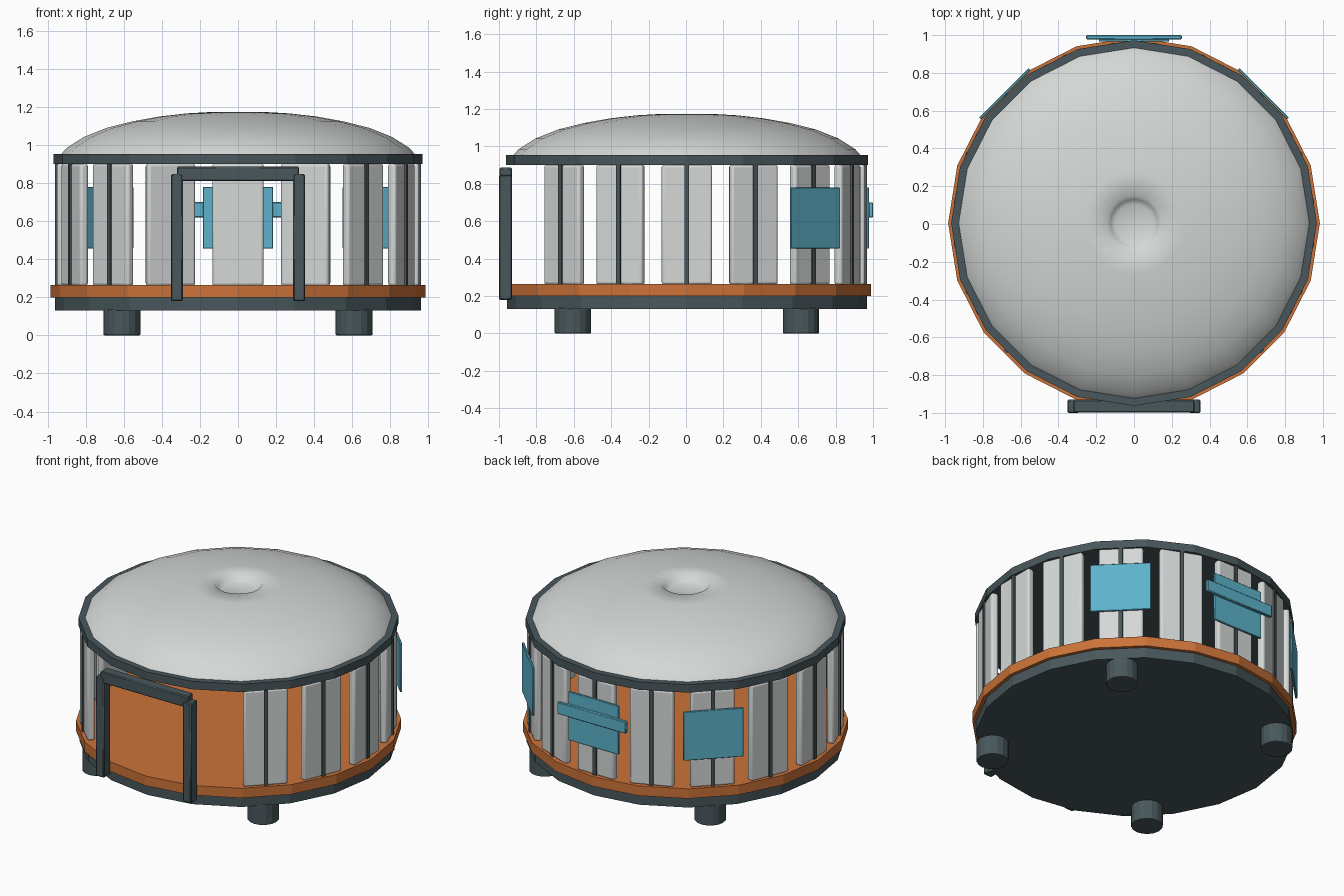
import bpy, bmesh, math
from mathutils import Matrix, Vector

old = bpy.data.objects.get("Cube")
if old:
    bpy.data.objects.remove(old, do_unlink=True)

CY = 0.005   # centre of the round house in y


def material(name, rgb):
    m = bpy.data.materials.new(name)
    m.use_nodes = True
    m.diffuse_color = (*rgb, 1)
    m.node_tree.nodes["Principled BSDF"].inputs["Base Color"].default_value = (*rgb, 1)
    return m


GREY = material("light grey", (0.66, 0.69, 0.67))
DARK = material("dark slate", (0.065, 0.095, 0.105))
ORANGE = material("burnt orange", (0.60, 0.17, 0.04))
BLUE = material("sky blue", (0.11, 0.45, 0.60))


def finish(name, bm, mat, bevel=0.0, segments=2, angle=30):
    mesh = bpy.data.meshes.new(name)
    bm.to_mesh(mesh)
    bm.free()
    mesh.materials.append(mat)
    ob = bpy.data.objects.new(name, mesh)
    bpy.context.collection.objects.link(ob)
    if bevel:
        mod = ob.modifiers.new("Bevel", 'BEVEL')
        mod.width, mod.segments = bevel, segments
    if angle:
        bpy.ops.object.select_all(action='DESELECT')
        ob.select_set(True)
        bpy.context.view_layer.objects.active = ob
        bpy.ops.object.shade_smooth_by_angle(angle=math.radians(angle))
    return ob


def disc(name, radius, z0, z1, mat, sides=20, x=0, y=CY, bevel=0.0):
    bm = bmesh.new()
    bmesh.ops.create_cone(bm, cap_ends=True, segments=sides, radius1=radius, radius2=radius,
                          depth=z1 - z0, matrix=Matrix.Translation((x, y, (z0 + z1) / 2)))
    return finish(name, bm, mat, bevel, angle=0)


def box(name, lo, hi, mat, turn=0.0, bevel=0.0, segments=2):
    """Box from lo to hi, where -y is outward, turned about the house centre."""
    lo, hi = Vector(lo), Vector(hi)
    bm = bmesh.new()
    bmesh.ops.create_cube(bm, size=1, matrix=Matrix.Translation((0, CY, 0))
                          @ Matrix.Rotation(turn, 4, 'Z')
                          @ Matrix.Translation((lo + hi) / 2)
                          @ Matrix.Diagonal((*(hi - lo), 1)))
    return finish(name, bm, mat, bevel, segments)


# Base, floor and eave ring
disc("base", 0.962, 0.13, 0.20, DARK)
disc("floor", 0.984, 0.20, 0.265, ORANGE)
disc("eave_ring", 0.968, 0.90, 0.953, DARK)

# Four feet
for sx, side in ((1, "left"), (-1, "right")):
    for sy, end in ((-1, "front"), (1, "back")):
        disc(f"{end}_{side}_foot", 0.097, 0, 0.135, DARK, 16, sx * 0.61, CY + sy * 0.61, 0.006)

# Wall panels with a thin batten on each, leaving the doorway open
for i in range(2, 15):
    turn = i * math.tau / 16
    box(f"wall_panel_{i - 1}", (-0.135, -0.952, 0.26), (0.135, -0.905, 0.902), GREY, turn, 0.014, 3)
    box(f"wall_batten_{i - 1}", (-0.012, -0.962, 0.26), (0.012, -0.935, 0.902), DARK, turn)

# Window plates, the rear one with a crossbar
for name, deg in (("left", 135), ("back", 180), ("right", 225)):
    box(f"{name}_window", (-0.185, -0.974, 0.455), (0.185, -0.960, 0.78), BLUE,
        math.radians(deg), 0.003, 1)
box("back_window_bar", (-0.253, -0.995, 0.62), (0.253, -0.972, 0.70), BLUE, math.pi, 0.004, 1)

# Door frame
for s, side in ((1, "left"), (-1, "right")):
    x0, x1 = sorted((s * 0.29, s * 0.353))
    box(f"{side}_door_post", (x0, -1.005, 0.18), (x1, -0.935, 0.847), DARK, 0, 0.006, 1)
box("door_lintel", (-0.32, -1.003, 0.81), (0.32, -0.935, 0.886), DARK, 0, 0.006, 1)

# Domed roof with a sunken vent at the crown
profile = [(0.928, 0.953), (0.90, 0.985), (0.81, 1.042), (0.69, 1.09), (0.55, 1.125),
           (0.41, 1.15), (0.27, 1.166), (0.145, 1.173), (0.125, 1.145), (0.10, 1.132), (0, 1.13)]
bm = bmesh.new()
points = [bm.verts.new((r, CY, z)) for r, z in profile]
edges = [bm.edges.new(pair) for pair in zip(points, points[1:])]
bmesh.ops.spin(bm, geom=points + edges, cent=(0, CY, 0), axis=(0, 0, 1),
               angle=math.tau, steps=20)
bmesh.ops.remove_doubles(bm, verts=bm.verts, dist=0.0005)
bmesh.ops.recalc_face_normals(bm, faces=bm.faces)
if sum(f.normal.z for f in bm.faces) < 0:
    bmesh.ops.reverse_faces(bm, faces=bm.faces)
finish("domed_roof", bm, GREY, angle=80)
